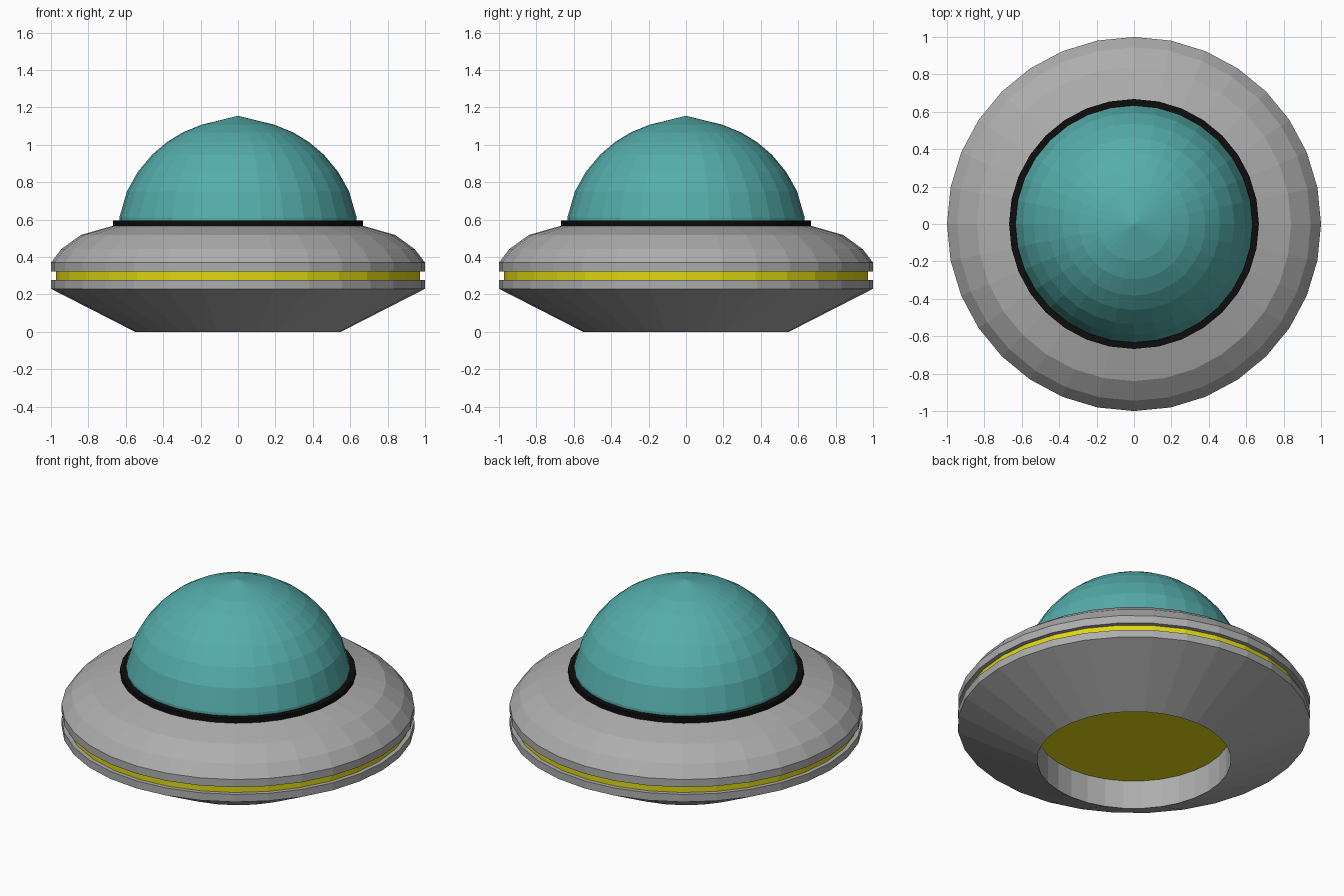
import bpy, bmesh, math

if "Cube" in bpy.data.objects:
    bpy.data.objects.remove(bpy.data.objects["Cube"])

SIDES = 32


def material(name, rgb):
    m = bpy.data.materials.new(name)
    m.diffuse_color = (*rgb, 1.0)
    m.use_nodes = True
    m.node_tree.nodes["Principled BSDF"].inputs["Base Color"].default_value = m.diffuse_color
    return m


GREY = material("hull grey", (0.42, 0.42, 0.42))
YELLOW = material("glow yellow", (0.74, 0.68, 0.006))
TEAL = material("dome teal", (0.09, 0.42, 0.41))
BLACK = material("seal black", (0.004, 0.004, 0.004))


def lathe(name, profile, mats, rule=None, closed=False):
    """Spin a (radius, height) profile about z; radius 0 becomes a pole."""
    bm = bmesh.new()
    rings = []
    for r, z in profile:
        if r == 0:
            rings.append([bm.verts.new((0, 0, z))] * SIDES)
        else:
            rings.append([bm.verts.new((r * math.cos(a), r * math.sin(a), z))
                          for a in (2 * math.pi * i / SIDES for i in range(SIDES))])
    pairs = list(zip(rings, rings[1:]))
    if closed:
        pairs.append((rings[-1], rings[0]))
    for band, (lo, hi) in enumerate(pairs):
        for i in range(SIDES):
            j = (i + 1) % SIDES
            corners = list(dict.fromkeys((lo[i], lo[j], hi[j], hi[i])))
            f = bm.faces.new(corners)
            f.material_index = rule(band) if rule else 0
    bmesh.ops.recalc_face_normals(bm, faces=bm.faces)
    me = bpy.data.meshes.new(name)
    bm.to_mesh(me)
    bm.free()
    for m in mats:
        me.materials.append(m)
    ob = bpy.data.objects.new(name, me)
    bpy.context.collection.objects.link(ob)
    return ob


# Saucer hull: hatch recess with glowing ceiling, sloped belly, grooved rim, rounded deck
hull = [(0, 0.18), (0.55, 0.18), (0.55, 0.0), (1.0, 0.23), (1.0, 0.277),
        (0.974, 0.277), (0.974, 0.322), (1.0, 0.322), (1.0, 0.37),
        (0.945, 0.442), (0.84, 0.518), (0.665, 0.568), (0, 0.568)]
lathe("saucer_hull", hull, [GREY, YELLOW], lambda band: 1 if band in (0, 5) else 0)

# Black seal around the dome
lathe("dome_seal", [(0.60, 0.56), (0.668, 0.56), (0.668, 0.596), (0.60, 0.596)],
      [BLACK], closed=True)

# Dome: spherical cap with a slightly pointed crown
R, CZ = 0.65, 0.487
dome = [(0.0, 0.58), (0.634, 0.58), (0.634, 0.612)]
dome += [(R * math.cos(a), CZ + R * math.sin(a))
         for a in (math.radians(d) for d in (24, 34.5, 45, 54, 63, 72.5))]
dome.append((0, 1.155))
lathe("dome", dome, [TEAL])
